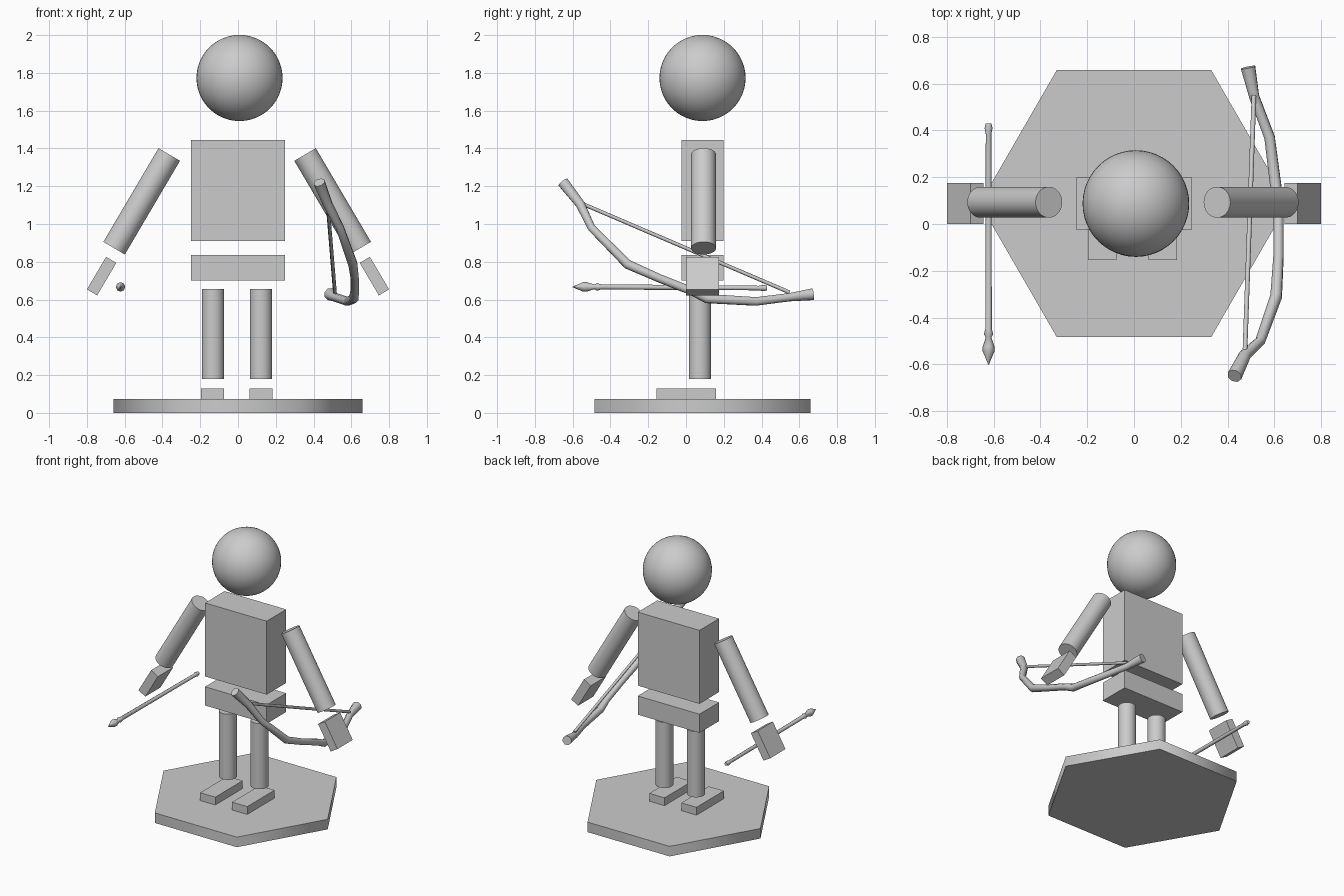
import bpy, math
from mathutils import Vector

if "Cube" in bpy.data.objects:
    bpy.data.objects.remove(bpy.data.objects["Cube"])

Y = 0.0875  # centre line of the figure in y


def smooth(angle=40):
    bpy.ops.object.shade_smooth_by_angle(angle=math.radians(angle))


def box(name, loc, size, tilt=0.0):
    bpy.ops.mesh.primitive_cube_add(size=1, location=loc)
    ob = bpy.context.object
    ob.name = name
    ob.scale = size
    bpy.ops.object.transform_apply(location=False, rotation=False, scale=True)
    ob.rotation_euler.y = tilt
    return ob


def rod(name, a, b, r, sides=40, angle=40):
    a, b = Vector(a), Vector(b)
    bpy.ops.mesh.primitive_cylinder_add(vertices=sides, radius=r, depth=(b - a).length,
                                        location=(a + b) / 2)
    ob = bpy.context.object
    ob.name = name
    ob.rotation_euler = (b - a).to_track_quat('Z', 'Y').to_euler()
    smooth(angle)
    return ob


def tube(name, pts, res=2, angle=50):
    """Round tapered tube through (x, y, z, radius) points."""
    cu = bpy.data.curves.new(name, 'CURVE')
    cu.dimensions = '3D'
    cu.bevel_depth = 1.0
    cu.bevel_resolution = res
    cu.use_fill_caps = True
    sp = cu.splines.new('POLY')
    sp.points.add(len(pts) - 1)
    for p, (x, y, z, r) in zip(sp.points, pts):
        p.co = (x, y, z, 1)
        p.radius = r
    ob = bpy.data.objects.new(name, cu)
    bpy.context.collection.objects.link(ob)
    bpy.ops.object.select_all(action='DESELECT')
    ob.select_set(True)
    bpy.context.view_layer.objects.active = ob
    bpy.ops.object.convert(target='MESH')
    smooth(angle)
    return bpy.context.object


# Hexagonal base with corners on the x axis
bpy.ops.mesh.primitive_cylinder_add(vertices=6, radius=0.66, depth=0.073,
                                    location=(0, Y, 0.0365),
                                    rotation=(0, 0, math.radians(30)))
bpy.context.object.name = "base"
smooth(65)

# Head
bpy.ops.mesh.primitive_uv_sphere_add(segments=48, ring_count=24, radius=0.228,
                                     location=(0.008, Y, 1.773))
bpy.context.object.name = "head"
bpy.ops.object.shade_smooth()

# Torso and hips
box("torso", (0, Y, 1.178), (0.496, 0.224, 0.534))
box("hips", (0, Y, 0.768), (0.496, 0.224, 0.136))

# Legs, feet, arms and hands on each side
for side, s in (("right", -1), ("left", 1)):
    x = -0.132 if s < 0 else 0.122
    rod(side + "_leg", (x, 0.074, 0.18), (x, 0.074, 0.657), 0.059)
    box(side + "_foot", (x - 0.003 * (s < 0), 0.002, 0.1), (0.122, 0.314, 0.06))
    xa = -0.006 if s < 0 else -0.003
    rod(side + "_arm", (s * 0.358 + xa, 0.093, 1.368), (s * 0.65 + xa, 0.093, 0.872), 0.066)
    box(side + "_hand", (s * 0.722, Y, 0.724), (0.063, 0.175, 0.2), -s * math.radians(30.5))

# Bow limbs with thickened tips
tube("bow", [
    (0.430, -0.650, 1.220, 0.032), (0.475, -0.560, 1.105, 0.026),
    (0.540, -0.500, 0.980, 0.022), (0.608, -0.310, 0.787, 0.026),
    (0.618, -0.140, 0.712, 0.023), (0.618, 0.030, 0.645, 0.023),
    (0.613, 0.110, 0.605, 0.026), (0.580, 0.370, 0.590, 0.024),
    (0.514, 0.545, 0.612, 0.023), (0.488, 0.670, 0.628, 0.033)])

# Bow string
rod("bow_string", (0.474, -0.56, 1.112), (0.513, 0.548, 0.638), 0.010, sides=8, angle=50)

# Arrow: pointed head, collar, shaft and flared nock
AX = -0.622
arrow = [(-0.600, 0.667, 0.002), (-0.545, 0.667, 0.025), (-0.525, 0.667, 0.025),
         (-0.484, 0.667, 0.012), (-0.472, 0.667, 0.020), (-0.450, 0.667, 0.014),
         (0.385, 0.661, 0.012), (0.410, 0.661, 0.017), (0.430, 0.661, 0.012)]
tube("arrow", [(AX, y, z, r) for y, z, r in arrow])
